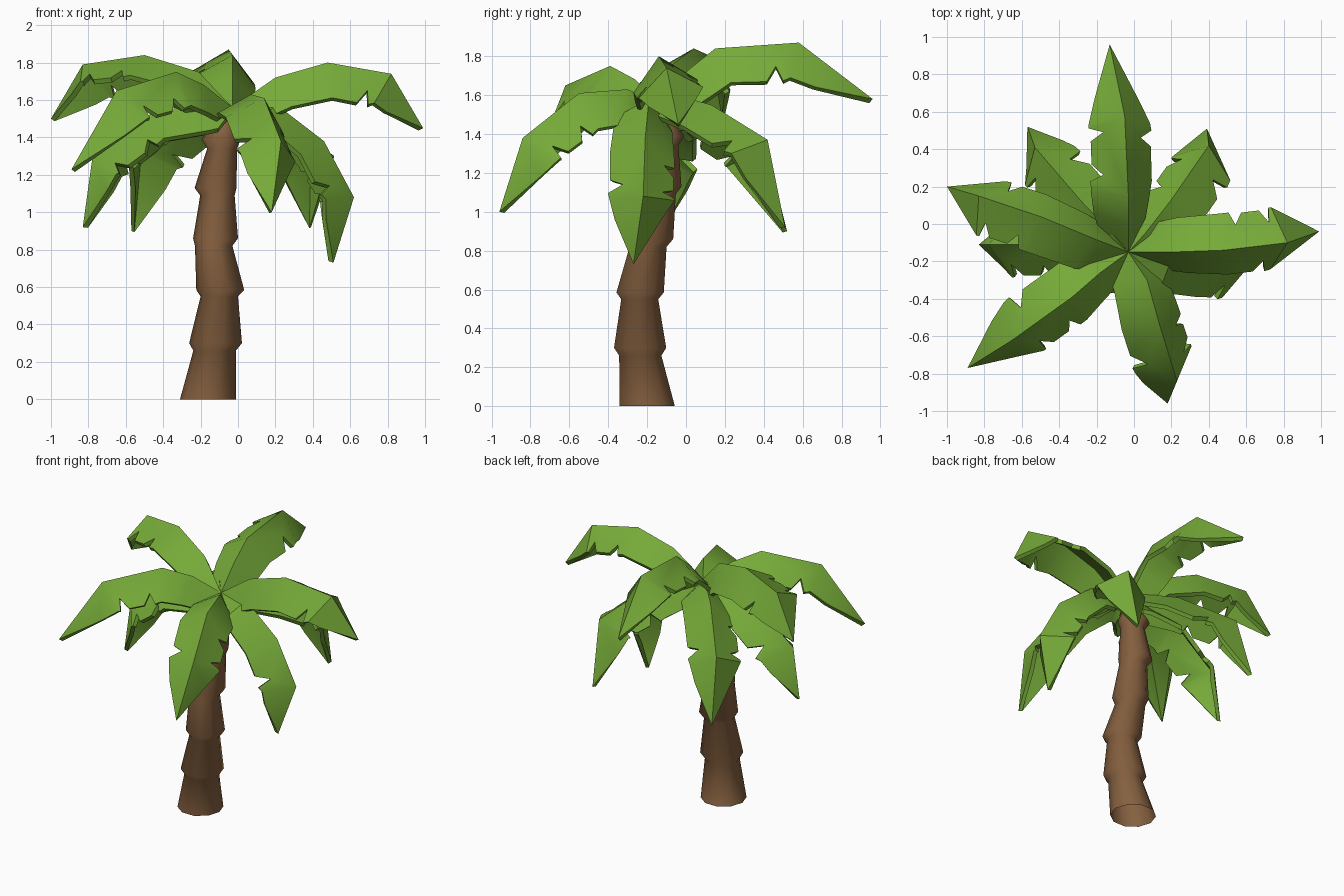
import bpy, bmesh, math
from mathutils import Vector

cube = bpy.data.objects.get("Cube")
if cube:
    bpy.data.objects.remove(cube)


def make_material(name, color):
    mat = bpy.data.materials.new(name)
    mat.use_nodes = True
    mat.diffuse_color = color
    mat.node_tree.nodes["Principled BSDF"].inputs["Base Color"].default_value = color
    return mat


LEAF = make_material("leaf green", (0.18, 0.40, 0.04, 1))
BARK = make_material("bark brown", (0.235, 0.117, 0.05, 1))


def finish(bm, name, mat, angle, thickness=0):
    mesh = bpy.data.meshes.new(name)
    bm.to_mesh(mesh)
    bm.free()
    mesh.materials.append(mat)
    obj = bpy.data.objects.new(name, mesh)
    bpy.context.collection.objects.link(obj)
    bpy.ops.object.select_all(action='DESELECT')
    obj.select_set(True)
    bpy.context.view_layer.objects.active = obj
    if thickness:
        solid = obj.modifiers.new("thickness", 'SOLIDIFY')
        solid.thickness = thickness
        solid.offset = -1
        bpy.ops.object.modifier_apply(modifier=solid.name)
    bpy.ops.object.shade_smooth_by_angle(angle=math.radians(angle))


# Trunk: stacked tapering sections with flared lips, open at the bottom
SIDES = 10
rings = [  # centre x, centre y, height, radius
    (-0.16, -0.20, 0.00, 0.150), (-0.125, -0.235, 0.26, 0.114),
    (-0.12, -0.236, 0.30, 0.141), (-0.10, -0.238, 0.55, 0.100),
    (-0.095, -0.236, 0.585, 0.128), (-0.13, -0.195, 0.82, 0.100),
    (-0.12, -0.18, 0.86, 0.120), (-0.11, -0.14, 1.09, 0.092),
    (-0.12, -0.13, 1.13, 0.112), (-0.085, -0.115, 1.34, 0.080),
    (-0.09, -0.11, 1.39, 0.105), (-0.065, -0.12, 1.52, 0.035),
]
bm = bmesh.new()
loops = []
for cx, cy, z, r in rings:
    turns = [math.tau * k / SIDES for k in range(SIDES)]
    loops.append([bm.verts.new((cx + r * math.cos(a), cy + r * math.sin(a), z)) for a in turns])
for low, high in zip(loops, loops[1:]):
    for k in range(SIDES):
        n = (k + 1) % SIDES
        bm.faces.new((low[k], low[n], high[n], high[k]))
bm.faces.new(loops[-1])
finish(bm, "trunk", BARK, 75)

# Frond outline: half width along the spine, with torn notches
LEFT = [(0, .03), (.5, .18), (1, .21), (2, .23), (2.15, .23), (2.25, .15), (2.4, .22),
        (2.75, .22), (2.85, .14), (2.95, .23), (3, .23), (3.35, .16)]
RIGHT = [(0, .03), (.5, .18), (1, .21), (2, .23), (2.6, .23), (2.74, .14),
         (2.88, .24), (3, .23), (3.35, .17)]


def frond(name, roll, knots):
    """Roof-shaped leaf: one panel per spine segment on each side, rolled about its spine."""
    pts = [Vector((-0.03, -0.15, 1.56))] + [Vector(p) for p in knots]
    out = pts[-1] - pts[0]
    level = Vector((-out.y, out.x, 0)).normalized()
    segs = [(b - a).normalized() for a, b in zip(pts, pts[1:])]
    tangents = [segs[0]] + [(a + b).normalized() for a, b in zip(segs, segs[1:])] + [segs[-1]]
    bm = bmesh.new()
    spine = [bm.verts.new(p) for p in pts]
    for outline, sign in ((LEFT, 1), (RIGHT, -1)):
        pitch = math.radians(43 - sign * roll)
        edge = []
        for t, w in outline:
            i = int(t)
            down = level.cross(tangents[i].lerp(tangents[i + 1], t - i)).normalized()
            point = pts[i].lerp(pts[i + 1], t - i)
            offset = level * sign * math.cos(pitch) + down * math.sin(pitch)
            edge.append((t, bm.verts.new(point + offset * w)))
        for i in range(len(segs)):
            rim = [v for t, v in edge if i <= t <= i + 1]
            panel = [spine[i], spine[i + 1]] + rim[::-1]
            bm.faces.new(panel if sign > 0 else panel[::-1])
    finish(bm, name, LEAF, 35, 0.028)


# Crown: nine fronds, upper ones arching and lower ones hanging
frond("back_frond", 12, [(-.03, 0, 1.72), (-.03, .15, 1.84), (-.05, .58, 1.87), (-.13, .96, 1.58)])
frond("left_frond", 12, [(.2, -.15, 1.72), (.48, -.14, 1.80), (.82, -.1, 1.74), (.99, -.04, 1.45)])
frond("front_frond", -15, [(.07, -.3, 1.63), (.14, -.55, 1.61), (.23, -.84, 1.38), (.18, -.96, 1.0)])
frond("front_right_frond", -8, [(-.18, -.26, 1.68), (-.33, -.39, 1.75), (-.65, -.62, 1.65), (-.89, -.77, 1.23)])
frond("right_frond", 15, [(-.21, -.08, 1.75), (-.5, .04, 1.84), (-.83, .15, 1.79), (-1, .2, 1.5)])
frond("low_left_frond", -15, [(.2, -.19, 1.58), (.46, -.21, 1.38), (.62, -.22, 1.08), (.51, -.27, .73)])
frond("low_back_left_frond", -12, [(.06, -.05, 1.6), (.2, .13, 1.55), (.4, .42, 1.37), (.39, .51, .92)])
frond("low_right_frond", 0, [(-.15, -.13, 1.58), (-.45, -.11, 1.54), (-.78, -.11, 1.28), (-.83, -.11, .92)])
frond("low_back_right_frond", 0, [(-.1, -.07, 1.6), (-.28, .12, 1.55), (-.53, .41, 1.34), (-.57, .52, .9)])
